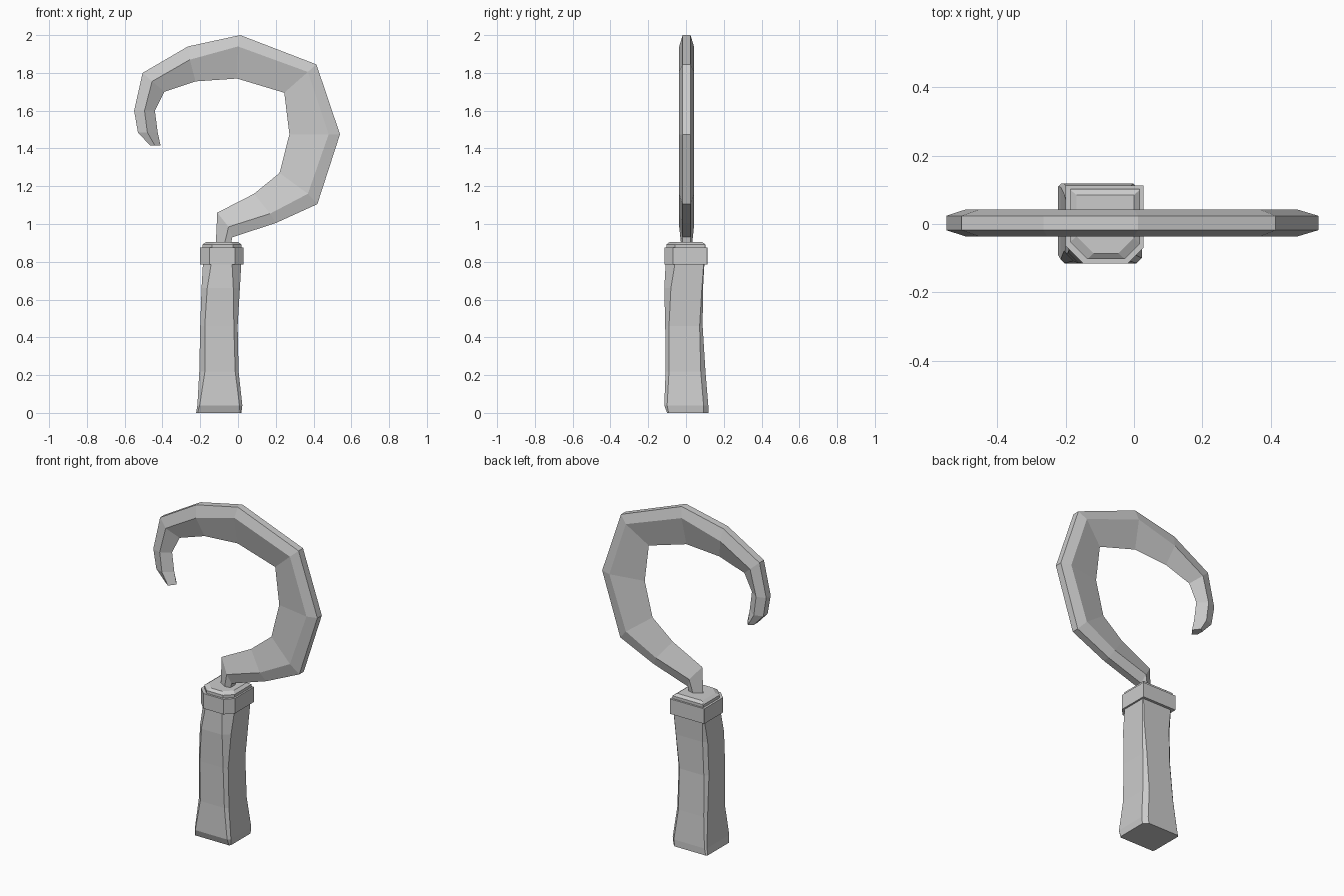
import bpy, bmesh


def loft(name, rings):
    """Skin a list of equal-length vertex rings and cap both ends."""
    bm = bmesh.new()
    vs = [[bm.verts.new(p) for p in r] for r in rings]
    n = len(vs[0])
    for a, b in zip(vs, vs[1:]):
        for i in range(n):
            j = (i + 1) % n
            bm.faces.new((a[i], a[j], b[j], b[i]))
    bm.faces.new(vs[0])
    bm.faces.new(vs[-1])
    bmesh.ops.recalc_face_normals(bm, faces=bm.faces)
    me = bpy.data.meshes.new(name)
    bm.to_mesh(me)
    bm.free()
    ob = bpy.data.objects.new(name, me)
    bpy.context.collection.objects.link(ob)
    return ob


def ring(z, x0, x1, y0, y1, fl, fr, br, bl):
    """Rectangle at height z with a separate chamfer on each corner."""
    return [(x0, y0 + fl, z), (x0 + fl, y0, z), (x1 - fr, y0, z), (x1, y0 + fr, z),
            (x1, y1 - br, z), (x1 - br, y1, z), (x0 + bl, y1, z), (x0, y1 - bl, z)]


# Hooked blade: outer, ridge and inner (x, z) at each station, tip to stem
stations = [
    ((-.465, 1.415), (-.44, 1.415), (-.41, 1.415)),
    ((-.53, 1.485), (-.48, 1.485), (-.425, 1.485)),
    ((-.55, 1.60), (-.495, 1.60), (-.44, 1.60)),
    ((-.505, 1.80), (-.455, 1.755), (-.39, 1.70)),
    ((-.265, 1.94), (-.255, 1.87), (-.225, 1.755)),
    ((.012, 2.0), (0, 1.94), (-.005, 1.77)),
    ((.415, 1.845), (.37, 1.805), (.245, 1.695)),
    ((.54, 1.475), (.48, 1.475), (.272, 1.475)),
    ((.42, 1.105), (.37, 1.16), (.22, 1.27)),
    ((.20, 1.005), (.17, 1.055), (.085, 1.16)),
    ((-.03, .93), (-.05, .985), (-.11, 1.06)),
    ((-.04, .88), (-.075, .88), (-.118, .88)),
]
rings = []
last = len(stations) - 1
for k, (o, r, i) in enumerate(stations):
    w = .028 if k == last else .039
    c = .003
    rings.append([(o[0], c - .021, o[1]), (o[0], c + .021, o[1]), (r[0], c + w, r[1]),
                  (i[0], c, i[1]), (r[0], c - w, r[1])])
loft("hook_blade", rings)

# Carved wooden-style handle, slightly waisted
loft("handle", [
    ring(0, -.222, .018, -.10, .118, .008, .008, .025, .008),
    ring(.04, -.215, .023, -.115, .118, .012, .015, .025, .01),
    ring(.22, -.205, .003, -.108, .103, .03, .018, .025, .015),
    ring(.46, -.20, -.002, -.11, .088, .024, .02, .016, .02),
    ring(.66, -.193, .01, -.115, .09, .03, .035, .006, .02),
    ring(.80, -.185, .018, -.107, .098, .045, .05, .004, .006),
])

# Collar with a stepped, bevelled top
ch = (.05, .045, .001, .001)
loft("collar", [
    ring(.785, -.20, .028, -.115, .113, *ch),
    ring(.875, -.20, .028, -.115, .113, *ch),
    ring(.875, -.187, .018, -.103, .102, *ch),
    ring(.892, -.187, .018, -.103, .102, *ch),
    ring(.905, -.168, .0, -.086, .085, *ch),
])
